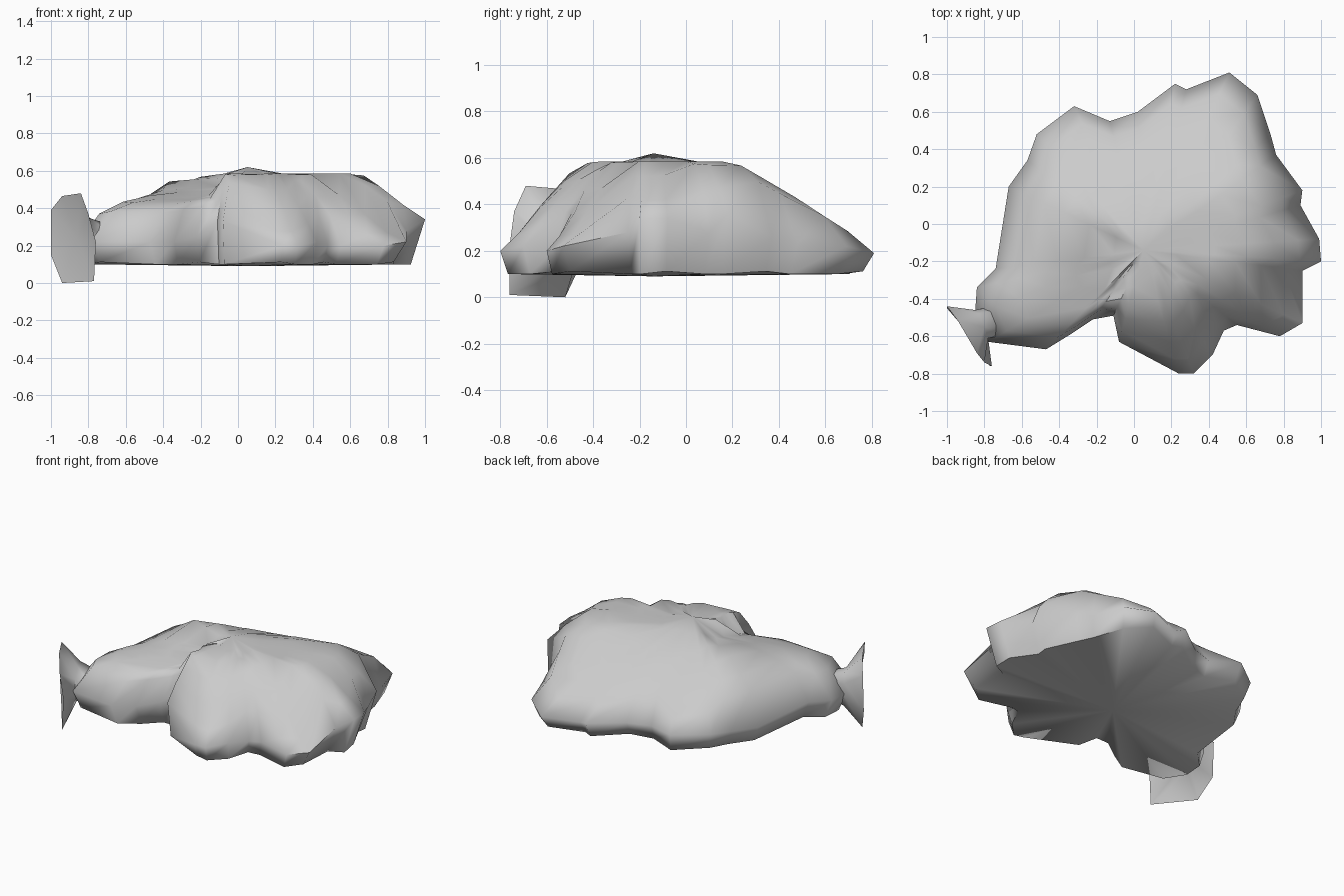
import bpy, bmesh
from mathutils import Vector

if "Cube" in bpy.data.objects:
    bpy.data.objects.remove(bpy.data.objects["Cube"])


def profile(pts, v):
    # piecewise linear height profile
    if v <= pts[0][0]:
        return pts[0][1]
    for (a, za), (b, zb) in zip(pts, pts[1:]):
        if v <= b:
            return za + (zb - za) * (v - a) / (b - a)
    return pts[-1][1]


FRONT = [(-.84, .34), (-.72, .41), (-.42, .48), (-.32, .60), (-.1, .585), (.03, .63),
         (.37, .59), (.65, .59), (.9, .42), (1, .34)]
SIDE = [(-.8, .2), (-.47, .57), (-.12, .63), (.2, .59), (.37, .525), (.63, .39), (.81, .19)]


def height(x, y):
    front_slope = .585 - .85 * max(0, (x - .05) * .465 - (y + .47) * .885)
    back_slope = .6 - .56 * max(0, -.22 * (x + .21) + .975 * y)
    arm = .45 + .25 * (y + .42) + 4 * max(0, x + .1)
    return min(profile(FRONT, x), profile(SIDE, y), front_slope, back_slope, arm)


def finish(bm, name):
    bmesh.ops.recalc_face_normals(bm, faces=bm.faces[:])
    me = bpy.data.meshes.new(name)
    bm.to_mesh(me)
    bm.free()
    ob = bpy.data.objects.new(name, me)
    bpy.context.collection.objects.link(ob)
    bpy.ops.object.select_all(action='DESELECT')
    ob.select_set(True)
    bpy.context.view_layer.objects.active = ob
    bpy.ops.object.shade_smooth_by_angle(angle=1.2)


def bridge(bm, a, b):
    n = len(a)
    for i in range(n):
        bm.faces.new((a[i], a[(i + 1) % n], b[(i + 1) % n], b[i]))


def fan(bm, ring, co):
    c = bm.verts.new(co)
    for i in range(len(ring)):
        bm.faces.new((ring[i], ring[(i + 1) % len(ring)], c))


# body: lumpy outline (x, y, height of widest point), domed toward the centre
OUTLINE = [(-.78, -.63, .22), (-.47, -.67, .22), (-.34, -.59, .22), (-.22, -.51, .25),
           (-.11, -.49, .33), (-.08, -.63, .33), (.24, -.8, .2), (.32, -.8, .2),
           (.42, -.7, .22), (.48, -.57, .2), (.55, -.54, .2), (.78, -.6, .2),
           (.9, -.53, .22), (.9, -.25, .28), (1, -.2, .34), (.99, -.08, .34),
           (.89, .1, .28), (.9, .18, .36), (.76, .37, .26), (.73, .48, .23),
           (.66, .69, .22), (.51, .81, .19), (.28, .72, .18), (.22, .75, .2),
           (.02, .6, .2), (-.13, .55, .2), (-.32, .63, .22), (-.52, .48, .22),
           (-.57, .34, .2), (-.67, .2, .2), (-.74, -.24, .22), (-.84, -.34, .22),
           (-.85, -.48, .22)]
bm = bmesh.new()
mid = Vector((.05, -.14))
base = []
for i, (x, y, z) in enumerate(OUTLINE):
    p = Vector((x, y)).lerp(mid, .05 if x < .85 else .08)
    base.append(bm.verts.new((p.x, p.y, .1 + .012 * (i % 3 == 0))))
edge = [bm.verts.new(p) for p in OUTLINE]
rings = [base, edge]
for t in (.12, .26, .42, .6, .8):
    ring = []
    for x, y, z in OUTLINE:
        p = Vector((x, y)).lerp(mid, t)
        h = height(p.x, p.y)
        if t < .2:
            h = z + (h - z) * .85
        ring.append(bm.verts.new((p.x, p.y, h)))
    rings.append(ring)
for a, b in zip(rings, rings[1:]):
    bridge(bm, a, b)
fan(bm, rings[-1], (mid.x, mid.y, .62))
fan(bm, base, (mid.x, mid.y, .09))
finish(bm, "rock_body")

# flared, slightly cupped end plate with its neck
PLATE = [(-1, -.44, .39), (-.94, -.52, .465), (-.84, -.69, .48), (-.80, -.74, .37),
         (-.76, -.76, .22), (-.77, -.76, .01), (-.94, -.52, 0), (-1, -.45, .15)]
NECK = [(-.85, -.46, .29), (-.83, -.48, .35), (-.80, -.55, .35), (-.78, -.61, .29),
        (-.78, -.61, .22), (-.79, -.58, .13), (-.83, -.48, .13), (-.85, -.46, .2)]
bm = bmesh.new()
plate = [bm.verts.new(p) for p in PLATE]
neck = [bm.verts.new(p) for p in NECK]
root = [bm.verts.new((x + .1, y + .02, .23 + (z - .23) * .7)) for x, y, z in NECK]
bridge(bm, plate, neck)
bridge(bm, neck, root)
fan(bm, plate, (-.86, -.57, .24))
fan(bm, root, (-.71, -.5, .24))
finish(bm, "flared_end")
